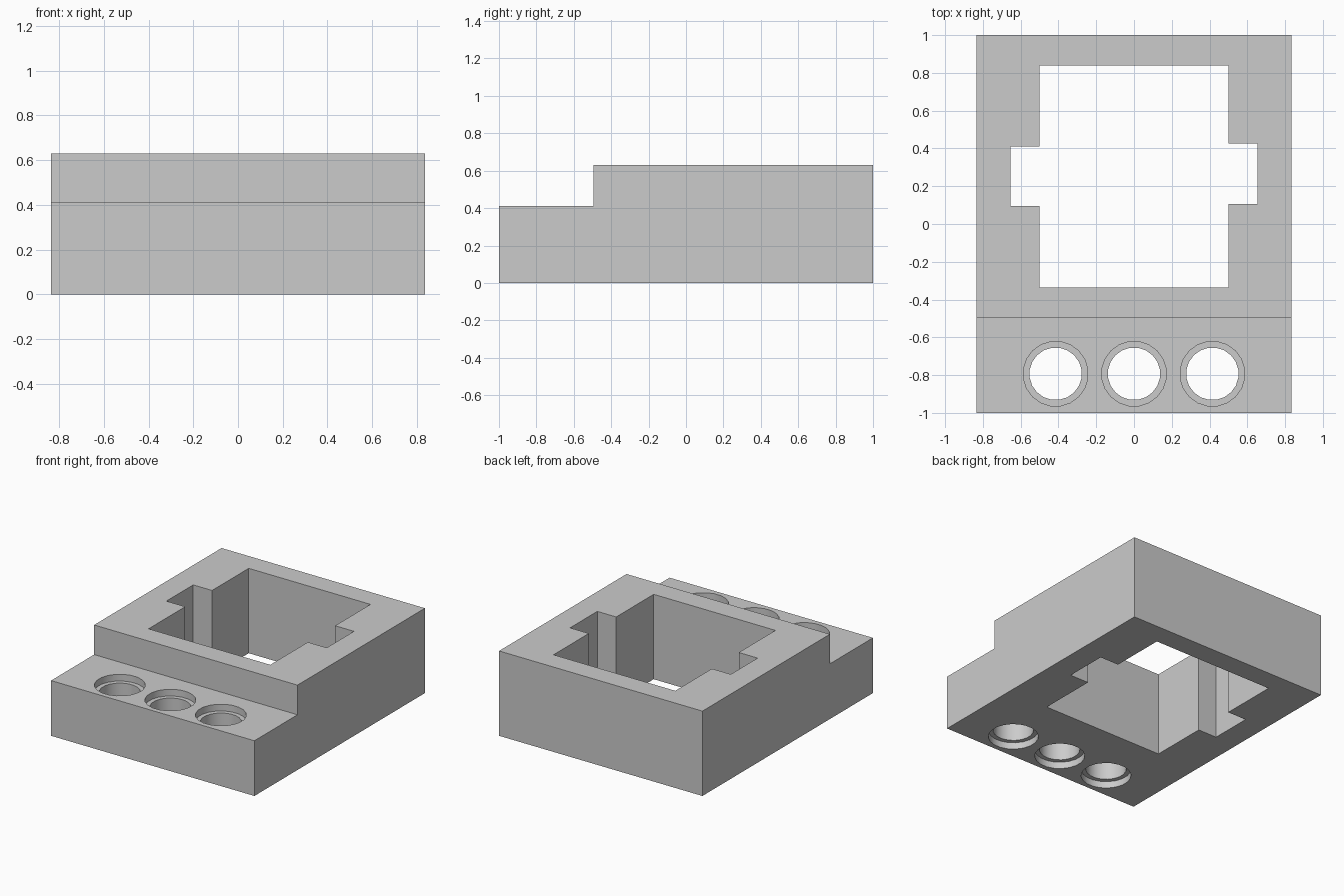
import bpy, bmesh, math
from mathutils import Matrix

default = bpy.data.objects.get("Cube")
if default:
    bpy.data.objects.remove(default, do_unlink=True)

grey = bpy.data.materials.new("plain_grey")
grey.use_nodes = True
colour = (0.6, 0.6, 0.6, 1)
grey.diffuse_color = colour
grey.node_tree.nodes["Principled BSDF"].inputs["Base Color"].default_value = colour


def make_object(name, bm):
    bmesh.ops.recalc_face_normals(bm, faces=bm.faces)
    mesh = bpy.data.meshes.new(name)
    bm.to_mesh(mesh)
    bm.free()
    mesh.materials.append(grey)
    obj = bpy.data.objects.new(name, mesh)
    bpy.context.collection.objects.link(obj)
    return obj


def prism(name, points, direction):
    """Extrude a closed outline along a direction."""
    bm = bmesh.new()
    face = bm.faces.new([bm.verts.new(p) for p in points])
    extruded = bmesh.ops.extrude_face_region(bm, geom=[face])["geom"]
    verts = [g for g in extruded if isinstance(g, bmesh.types.BMVert)]
    bmesh.ops.translate(bm, vec=direction, verts=verts)
    return make_object(name, bm)


def lathe(name, profile, x, y, sides=20):
    """Revolve (radius, height) pairs about a vertical axis, with capped ends."""
    bm = bmesh.new()
    rings = []
    for r, z in profile:
        angles = [math.tau * (i + 0.5) / sides for i in range(sides)]
        rings.append([bm.verts.new((x + r * math.cos(a), y + r * math.sin(a), z))
                      for a in angles])
    for low, high in zip(rings, rings[1:]):
        for i in range(sides):
            j = (i + 1) % sides
            bm.faces.new((low[i], low[j], high[j], high[i]))
    bm.faces.new(rings[0])
    bm.faces.new(rings[-1])
    return make_object(name, bm)


# Stepped block from its side profile
W, STEP, TOP = 0.835, 0.41, 0.63
side = [(-1, 0), (1, 0), (1, TOP), (-0.495, TOP), (-0.495, STEP), (-1, STEP)]
block = prism("stepped_block", [(-W, y, z) for y, z in side], (2 * W, 0, 0))

# Open well with a notch on each side
well = [(-0.5, -0.335), (0.5, -0.335), (0.5, 0.105), (0.655, 0.105),
        (0.655, 0.425), (0.5, 0.425), (0.5, 0.84), (-0.5, 0.84),
        (-0.5, 0.41), (-0.655, 0.41), (-0.655, 0.095), (-0.5, 0.095)]
cutters = [prism("well_cutter", [(x, y, -0.1) for x, y in well], (0, 0, 0.9))]

# Three through holes, counterbored above and below
RIM, BORE, DEPTH = 0.172, 0.139, 0.05
hole = [(RIM, -0.1), (RIM, DEPTH), (BORE, DEPTH),
        (BORE, STEP - DEPTH), (RIM, STEP - DEPTH), (RIM, STEP + 0.1)]
for x in (-0.415, 0, 0.415):
    cutters.append(lathe("hole_cutter", hole, x, -0.793))

# Cut everything out, then discard the cutters
bpy.context.view_layer.objects.active = block
for cutter in cutters:
    cutter.hide_render = True
    mod = block.modifiers.new("cut", "BOOLEAN")
    mod.operation = "DIFFERENCE"
    mod.solver = "EXACT"
    mod.object = cutter
    bpy.ops.object.modifier_apply(modifier=mod.name)
    bpy.data.objects.remove(cutter, do_unlink=True)

bpy.ops.object.select_all(action="DESELECT")
block.select_set(True)
bpy.ops.object.shade_smooth_by_angle(angle=math.radians(30))
